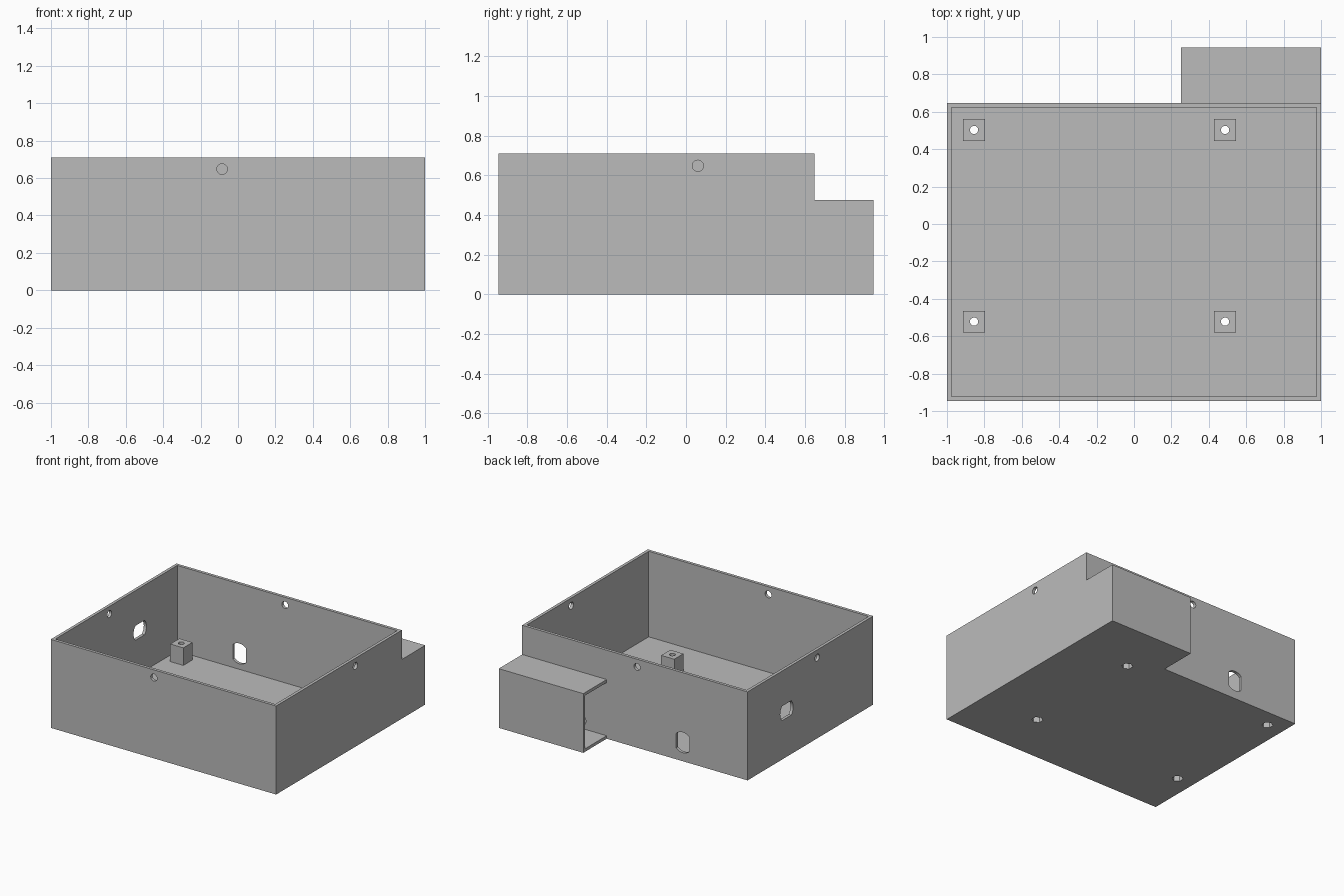
import bpy
import math
from mathutils import Matrix, Vector

if "Cube" in bpy.data.objects:
    bpy.data.objects.remove(bpy.data.objects["Cube"])

WALL = 0.024
TOP = 0.71
FRONT, BACK, REAR = -0.945, 0.648, 0.945

grey = bpy.data.materials.new("plain_grey")
grey.use_nodes = True
grey.diffuse_color = (0.5, 0.5, 0.5, 1)
grey.node_tree.nodes["Principled BSDF"].inputs["Base Color"].default_value = grey.diffuse_color


def box(name, low, high):
    low, high = Vector(low), Vector(high)
    bpy.ops.mesh.primitive_cube_add(size=1)
    ob = bpy.context.object
    ob.name = name
    ob.data.transform(Matrix.Translation((low + high) / 2) @ Matrix.Diagonal((*(high - low), 1)))
    ob.data.materials.append(grey)
    return ob


def rod(centre, radius, length, axis, sides=32):
    bpy.ops.mesh.primitive_cylinder_add(vertices=sides, radius=radius, depth=length)
    ob = bpy.context.object
    ob.name = "hole_cutter"
    turn = Vector((0, 0, 1)).rotation_difference(Vector(axis)).to_matrix().to_4x4()
    ob.data.transform(Matrix.Translation(centre) @ turn)
    ob.data.materials.append(grey)
    ob.hide_render = True
    return ob


def combine(ob, cutter, operation="DIFFERENCE"):
    """Apply a boolean and throw the helper away."""
    mod = ob.modifiers.new("cut", "BOOLEAN")
    mod.operation, mod.object, mod.solver = operation, cutter, "EXACT"
    bpy.context.view_layer.objects.active = ob
    bpy.ops.object.modifier_apply(modifier=mod.name)
    bpy.data.objects.remove(cutter)


def flat_sided_hole(centre, axis, flat_size):
    """Round cutter trimmed to two flats."""
    hole = rod(centre, 0.082, 0.1, axis)
    half = Vector(flat_size) / 2
    trim = box("trim_cutter", Vector(centre) - half, Vector(centre) + half)
    combine(hole, trim, "INTERSECT")
    return hole


# Open tray
tray = box("tray", (-1, FRONT, 0), (1, BACK, TOP))
combine(tray, box("tray_cavity", (-1 + WALL, FRONT + WALL, WALL), (1 - WALL, BACK - WALL, 1)))

# Lid screw holes near the rim, one per wall
X, Y, Z = (1, 0, 0), (0, 1, 0), (0, 0, 1)
for x, y, axis in ((-0.085, FRONT, Y), (-0.02, BACK, Y), (1, 0.06, X), (-1, -0.235, X)):
    combine(tray, rod((x, y, 0.648), 0.028, 0.1, axis))

# Connector openings and the cable hole into the rear channel
combine(tray, flat_sided_hole((-1, 0.152, 0.37), X, (0.3, 0.3, 0.116)))
combine(tray, flat_sided_hole((-0.425, BACK, 0.15), Y, (0.116, 0.3, 0.3)))
combine(tray, rod((0.495, BACK, 0.09), 0.06, 0.1, Y))

# Standoffs with screw bores and nut recesses underneath
HALF = 0.058
for side, x in (("right", -0.855), ("left", 0.487)):
    for end, y in (("front", -0.522), ("back", 0.503)):
        post = box(f"standoff_{end}_{side}", (x - HALF, y - HALF, WALL), (x + HALF, y + HALF, 0.165))
        for part in (tray, post):
            combine(part, rod((x, y, 0.1), 0.022, 0.4, Z))
            combine(part, rod((x, y, 0), 0.042, 0.14, Z, 6))

# Rear cable channel, open toward the right
channel = box("rear_channel", (0.25, BACK, 0), (1, REAR, 0.475))
combine(channel, box("channel_cavity", (0.2, BACK - 0.1, WALL), (1 - WALL, REAR - WALL, 0.475 - WALL)))

# Smooth bores, crisp edges
for ob in [tray, channel]:
    bpy.ops.object.select_all(action="DESELECT")
    ob.select_set(True)
    bpy.context.view_layer.objects.active = ob
    bpy.ops.object.shade_smooth_by_angle(angle=math.radians(30))
